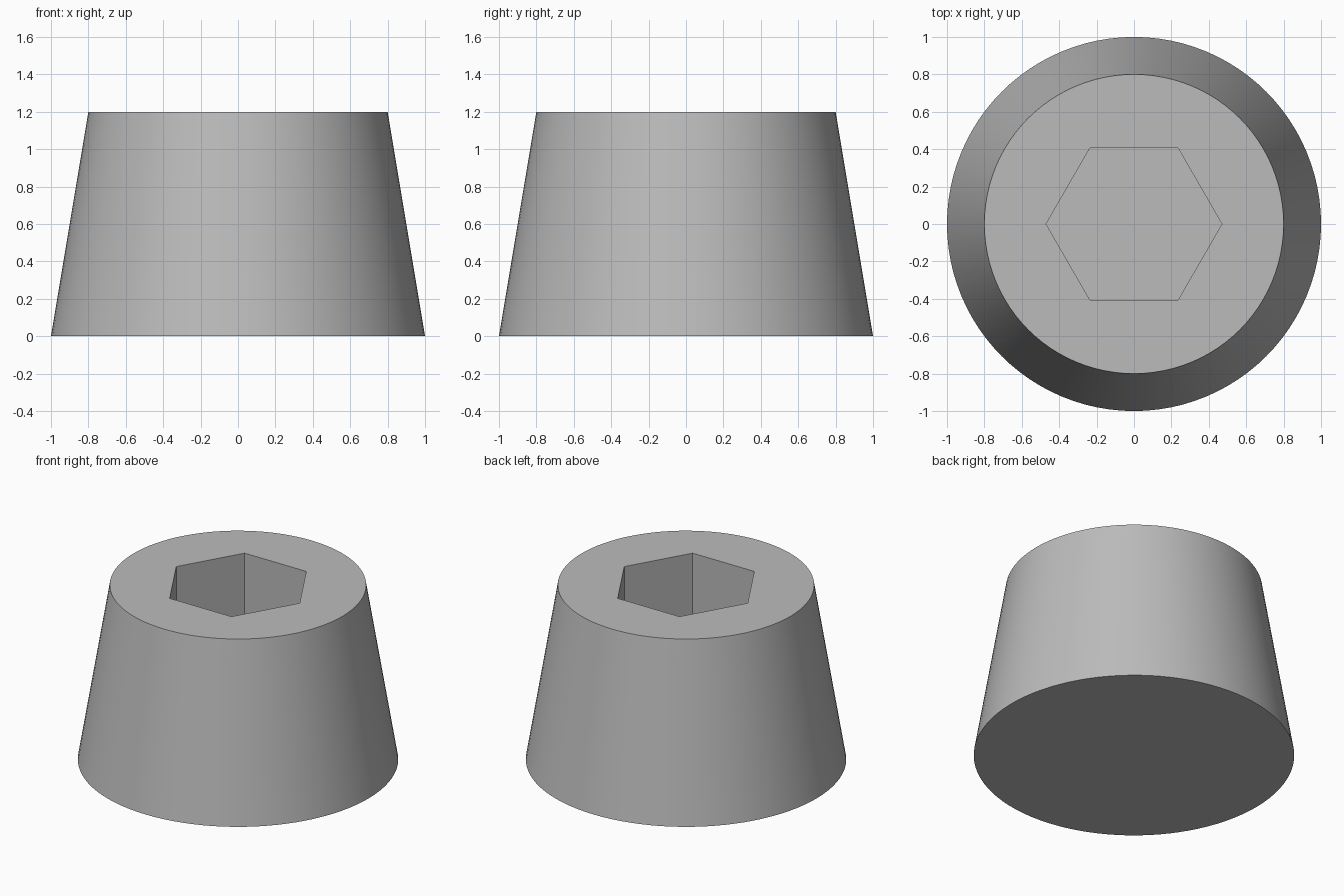
import bpy, bmesh, math
from mathutils import Matrix

cube = bpy.data.objects.get("Cube")
if cube:
    bpy.data.objects.remove(cube, do_unlink=True)

HEIGHT, BASE_R, TOP_R = 1.2, 1.0, 0.8
HEX_R, HEX_DEPTH = 0.47, 0.8

# Plain grey material
grey = bpy.data.materials.new("grey")
grey.use_nodes = True
colour = (0.5, 0.5, 0.5, 1)
grey.diffuse_color = colour
grey.node_tree.nodes["Principled BSDF"].inputs["Base Color"].default_value = colour


def frustum(name, sides, r_low, r_high, z_low, z_high):
    """Capped cone or prism with its first corner on the +x axis."""
    bm = bmesh.new()
    rings = []
    for r, z in ((r_low, z_low), (r_high, z_high)):
        angles = [math.tau * i / sides for i in range(sides)]
        rings.append([bm.verts.new((r * math.cos(a), r * math.sin(a), z)) for a in angles])
    low, high = rings
    for i in range(sides):
        j = (i + 1) % sides
        bm.faces.new((low[i], low[j], high[j], high[i]))
    bm.faces.new(low[::-1])
    bm.faces.new(high)
    mesh = bpy.data.meshes.new(name)
    bm.to_mesh(mesh)
    bm.free()
    mesh.materials.append(grey)
    obj = bpy.data.objects.new(name, mesh)
    bpy.context.collection.objects.link(obj)
    return obj


# Tapered round body and the hexagonal socket cutter
body = frustum("tapered_body", 96, BASE_R, TOP_R, 0, HEIGHT)
cutter = frustum("socket_cutter", 6, HEX_R, HEX_R, HEIGHT - HEX_DEPTH, HEIGHT + 0.1)
cutter.hide_render = True

# Cut the socket, then drop the helper
cut = body.modifiers.new("hex_socket", "BOOLEAN")
cut.operation = "DIFFERENCE"
cut.solver = "EXACT"
cut.object = cutter
bpy.ops.object.select_all(action="DESELECT")
body.select_set(True)
bpy.context.view_layer.objects.active = body
bpy.ops.object.modifier_apply(modifier=cut.name)
bpy.data.objects.remove(cutter, do_unlink=True)

# Smooth side wall with crisp rims and socket corners
bpy.ops.object.shade_smooth_by_angle(angle=math.radians(30))
